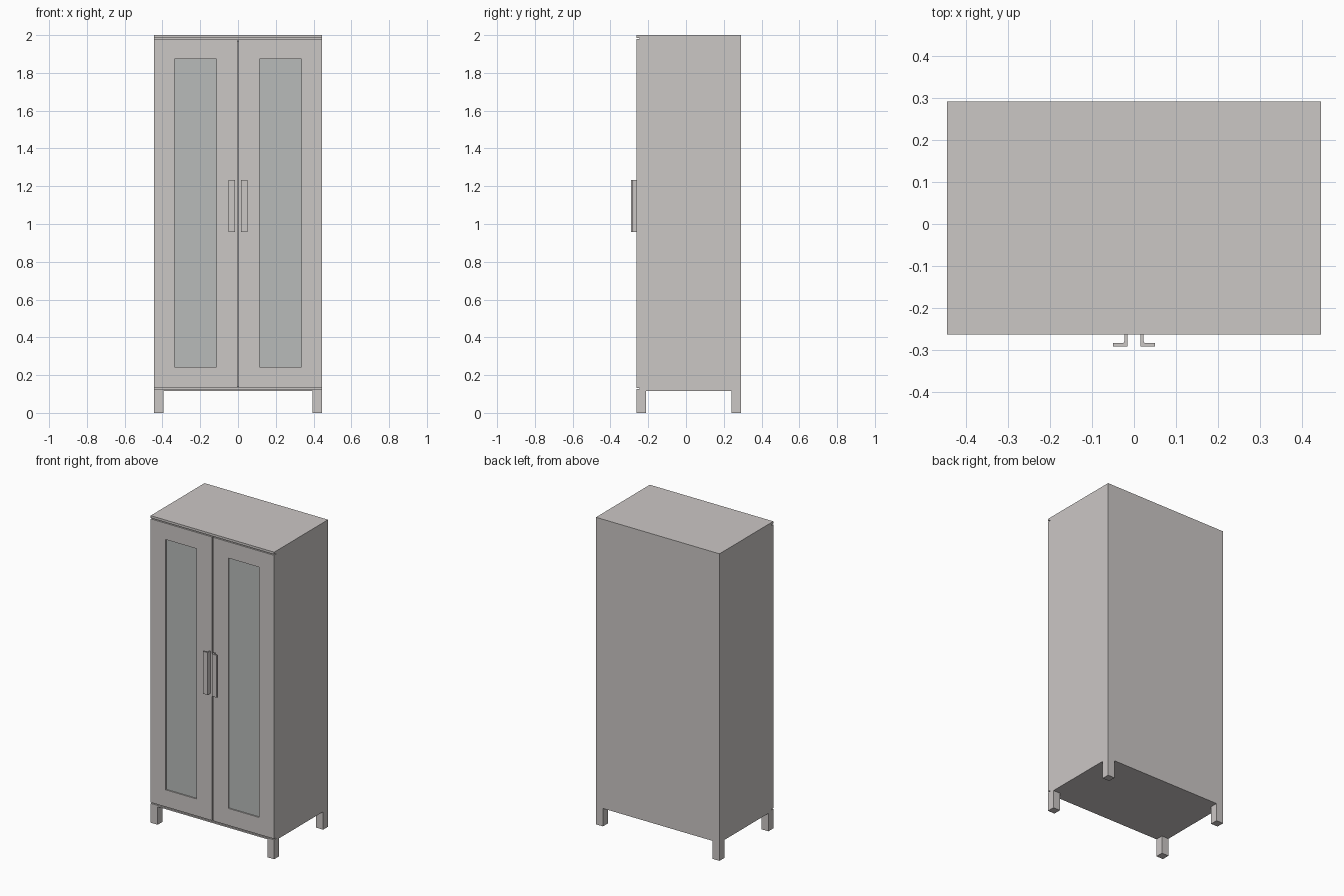
import bpy, bmesh
from mathutils import Vector

if "Cube" in bpy.data.objects:
    bpy.data.objects.remove(bpy.data.objects["Cube"])

W = 0.445                      # half width
FRONT, BACK = -0.263, 0.291    # body depth
DOOR_BACK = -0.246
BASE, LEG = 0.117, 0.05

wood = bpy.data.materials.new("warm_grey")
wood.diffuse_color = (0.60, 0.57, 0.56, 1)
wood.use_nodes = True
wood.node_tree.nodes["Principled BSDF"].inputs["Base Color"].default_value = wood.diffuse_color
glass = bpy.data.materials.new("glass")
glass.diffuse_color = (0.48, 0.50, 0.49, 1)
glass.use_nodes = True
glass.node_tree.nodes["Principled BSDF"].inputs["Base Color"].default_value = glass.diffuse_color


def finish(name, bm, mat):
    bmesh.ops.recalc_face_normals(bm, faces=bm.faces[:])
    mesh = bpy.data.meshes.new(name)
    bm.to_mesh(mesh)
    bm.free()
    if mat:
        mesh.materials.append(mat)
    obj = bpy.data.objects.new(name, mesh)
    bpy.context.collection.objects.link(obj)
    return obj


def box(name, x, y, z, mat=wood):
    bm = bmesh.new()
    bmesh.ops.create_cube(bm, size=1)
    for v in bm.verts:
        v.co = Vector((sum(r) / 2 + c * abs(r[1] - r[0])
                       for r, c in zip((x, y, z), v.co)))
    return finish(name, bm, mat)


def cut(obj, x, y, z):
    cutter = box("cutter", x, y, z, None)
    mod = obj.modifiers.new("cut", 'BOOLEAN')
    mod.operation, mod.solver, mod.object = 'DIFFERENCE', 'EXACT', cutter
    bpy.context.view_layer.objects.active = obj
    bpy.ops.object.modifier_apply(modifier=mod.name)
    bpy.data.objects.remove(cutter)


# Carcass with legs in one piece: cut leg openings, door rebate and interior
carcass = box("carcass", (-W, W), (FRONT, BACK), (0, 2))
cut(carcass, (-W + LEG, W - LEG), (-1, 1), (-1, BASE))
cut(carcass, (-1, 1), (FRONT + LEG, BACK - LEG), (-1, BASE))
cut(carcass, (-1, 1), (-1, DOOR_BACK), (0.126, 1.985))
cut(carcass, (-W + 0.02, W - 0.02), (-1, BACK - 0.01), (0.142, 1.965))

# L-shaped handle section with a small inner fillet
profile = [(0.015, FRONT), (0.015, -0.291), (0.050, -0.291), (0.050, -0.283),
           (0.027, -0.283), (0.024, -0.282), (0.023, -0.279), (0.023, FRONT)]

for side, s in (("left", -1), ("right", 1)):
    # Door with a window opening
    door = box(side + "_door", (s * 0.003, s * W), (FRONT, DOOR_BACK), (0.132, 1.979))
    win = (s * 0.114, s * 0.337)
    cut(door, win, (-1, 1), (0.243, 1.873))
    box(side + "_glass", win, (FRONT + 0.008, DOOR_BACK - 0.004), (0.243, 1.873), glass)

    # Handle
    bm = bmesh.new()
    face = bm.faces.new([bm.verts.new((s * x, y, 0.957)) for x, y in profile])
    top = bmesh.ops.extrude_face_region(bm, geom=[face])["geom"]
    bmesh.ops.translate(bm, vec=(0, 0, 0.276),
                        verts=[g for g in top if isinstance(g, bmesh.types.BMVert)])
    finish(side + "_handle", bm, wood)
